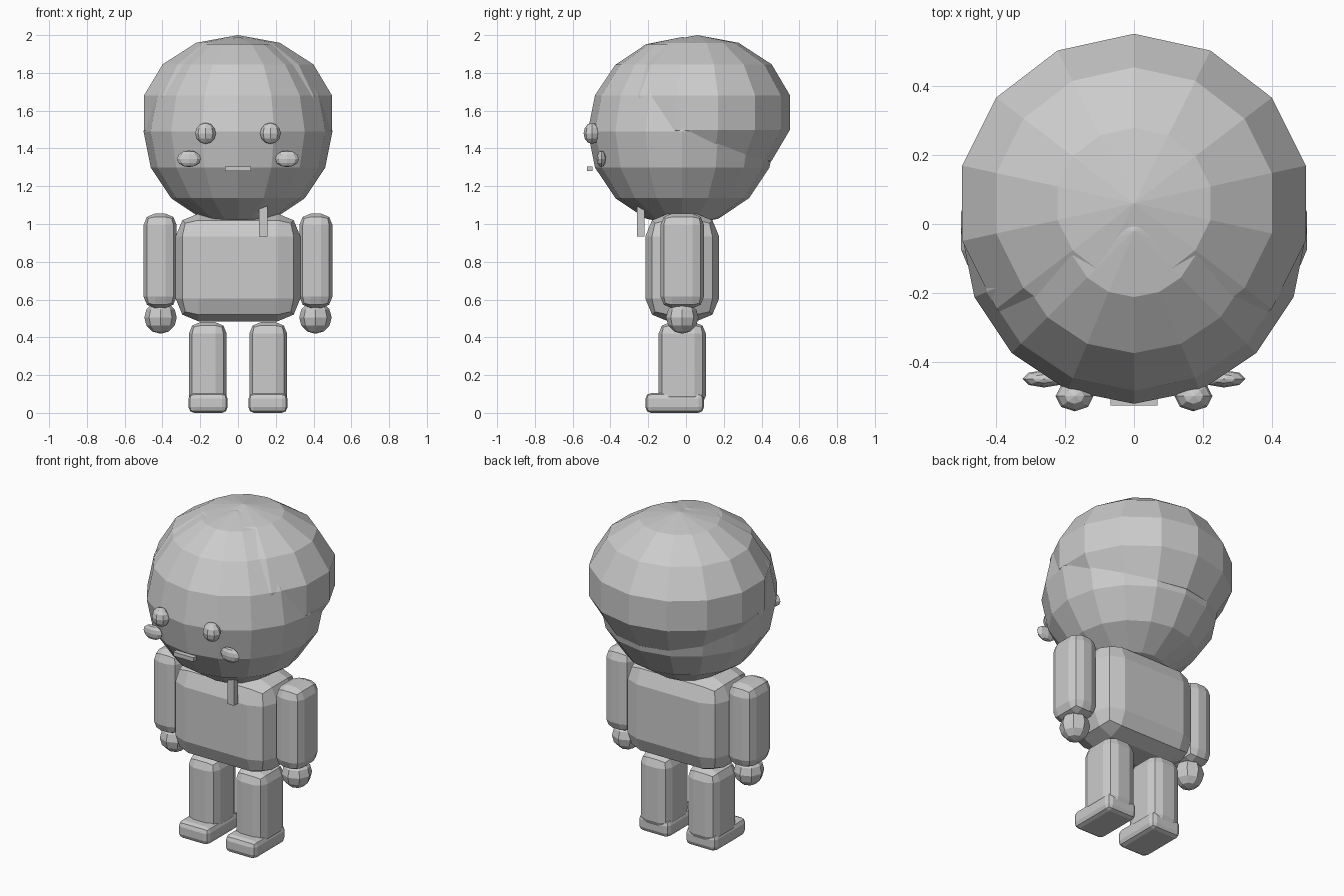
import bpy
import bmesh
from mathutils import Matrix, Vector

cube = bpy.data.objects.get("Cube")
if cube:
    bpy.data.objects.remove(cube, do_unlink=True)

# One plain grey material for every part
grey = bpy.data.materials.new("plain_grey")
grey.use_nodes = True
COLOUR = (0.6, 0.6, 0.6, 1)
grey.diffuse_color = COLOUR
for node in grey.node_tree.nodes:
    if node.type == 'BSDF_PRINCIPLED':
        node.inputs["Base Color"].default_value = COLOUR


def finish(name, bm):
    mesh = bpy.data.meshes.new(name)
    bm.to_mesh(mesh)
    bm.free()
    mesh.materials.append(grey)
    obj = bpy.data.objects.new(name, mesh)
    bpy.context.collection.objects.link(obj)
    return obj


def ball(name, centre, radii, segments=8, rings=6):
    """Low-poly ellipsoid."""
    bm = bmesh.new()
    bmesh.ops.create_uvsphere(
        bm, u_segments=segments, v_segments=rings, radius=1,
        matrix=Matrix.Translation(centre) @ Matrix.Diagonal((*radii, 1)))
    return finish(name, bm)


def block(name, low, high, bevel=0.0):
    """Box between two corners, with rounded edges of two facets."""
    low, high = Vector(low), Vector(high)
    bm = bmesh.new()
    bmesh.ops.create_cube(
        bm, size=1,
        matrix=Matrix.Translation((low + high) / 2)
        @ Matrix.Diagonal((*(high - low), 1)))
    if bevel:
        bmesh.ops.bevel(bm, geom=bm.edges[:], offset=bevel, segments=2,
                        profile=0.5, affect='EDGES', clamp_overlap=True)
    return finish(name, bm)


def mirrored(builder, name, first, second, *rest, corners=False):
    """Build a part on the left (+x) and its twin on the right (-x)."""
    builder("left_" + name, first, second, *rest)
    if corners:
        a = (-second[0], *first[1:])
        b = (-first[0], *second[1:])
    else:
        a, b = (-first[0], *first[1:]), second
    builder("right_" + name, a, b, *rest)


# Head, and hair as an overlapping shell set up and back
ball("head", (0, -0.02, 1.49), (0.5, 0.5, 0.5), 16, 8)
ball("hair", (0, 0.06, 1.59), (0.523, 0.503, 0.41), 14, 7)

# Face
mirrored(ball, "eye", (0.172, -0.498, 1.48), (0.055, 0.044, 0.056))
mirrored(ball, "cheek", (0.26, -0.448, 1.345), (0.063, 0.025, 0.044))
block("mouth", (-0.068, -0.525, 1.28), (0.068, -0.495, 1.305))

# Torso and chest strap
block("torso", (-0.33, -0.215, 0.485), (0.33, 0.175, 1.055), 0.12)
block("chest_strap", (0.11, -0.26, 0.935), (0.155, -0.22, 1.12))

# Limbs
mirrored(block, "arm", (0.325, -0.135, 0.555), (0.5, 0.095, 1.055), 0.06, corners=True)
mirrored(ball, "hand", (0.41, -0.02, 0.505), (0.086, 0.086, 0.086))
mirrored(block, "leg", (0.06, -0.145, 0.03), (0.26, 0.105, 0.48), 0.06, corners=True)
mirrored(block, "shoe", (0.055, -0.215, 0), (0.262, 0.095, 0.105), 0.03, corners=True)
